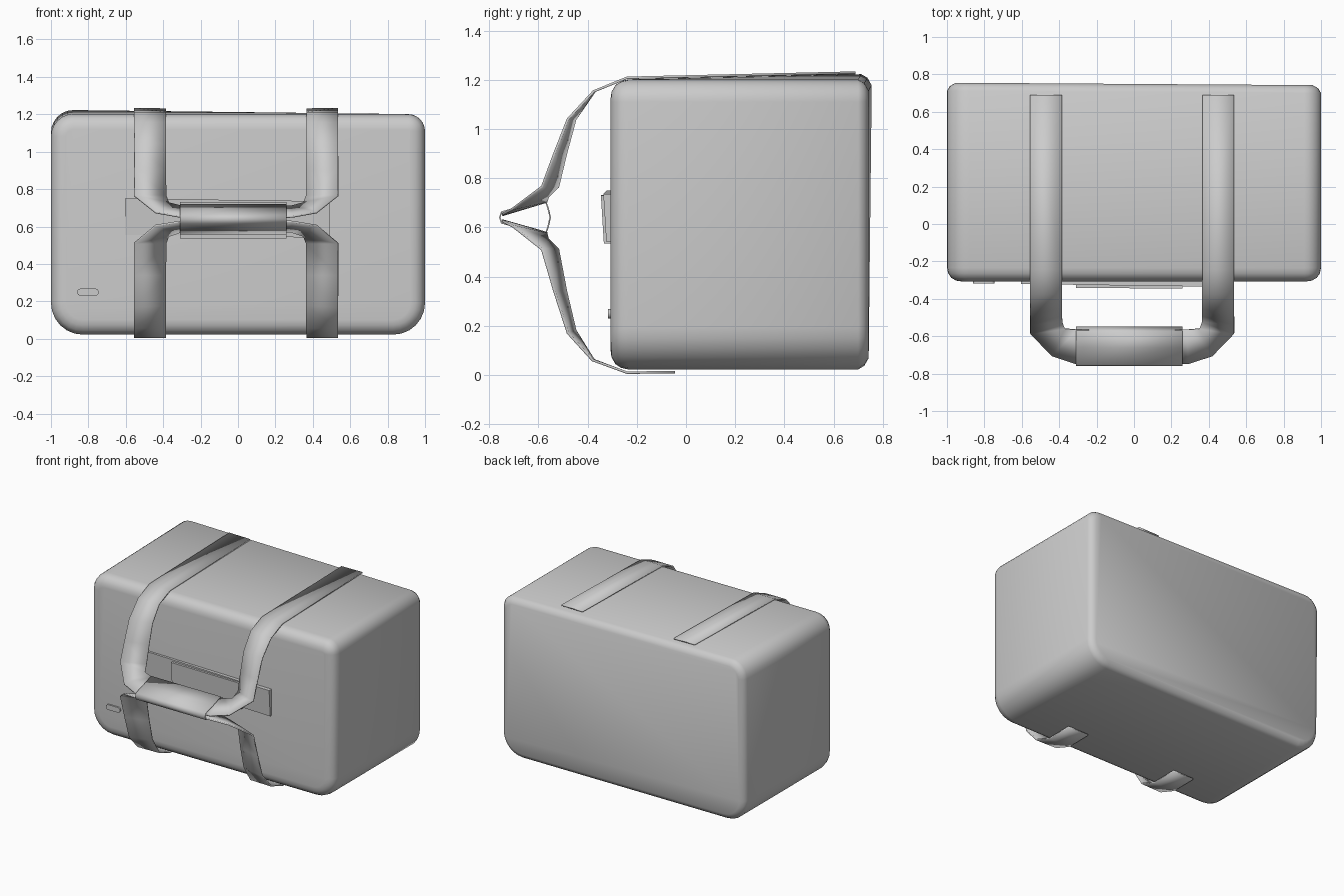
import bpy, bmesh, math

if "Cube" in bpy.data.objects:
    bpy.data.objects.remove(bpy.data.objects["Cube"])


def loft(name, rings, closed=True, caps=True, thickness=0.0, angle=40):
    """Skin a list of equal-length point rings into one mesh object."""
    bm = bmesh.new()
    vr = [[bm.verts.new(p) for p in r] for r in rings]
    n = len(vr[0])
    for a, b in zip(vr, vr[1:]):
        for i in range(n if closed else n - 1):
            j = (i + 1) % n
            bm.faces.new((a[i], a[j], b[j], b[i]))
    if closed and caps:
        bm.faces.new(vr[0][::-1])
        bm.faces.new(vr[-1])
    bmesh.ops.recalc_face_normals(bm, faces=bm.faces)
    me = bpy.data.meshes.new(name)
    bm.to_mesh(me)
    bm.free()
    ob = bpy.data.objects.new(name, me)
    bpy.context.collection.objects.link(ob)
    if thickness:
        m = ob.modifiers.new("thickness", "SOLIDIFY")
        m.thickness, m.offset = thickness, 0
    bpy.ops.object.select_all(action="DESELECT")
    ob.select_set(True)
    bpy.context.view_layer.objects.active = ob
    bpy.ops.object.shade_smooth_by_angle(angle=math.radians(angle))
    return ob


def rounded_rect(x0, x1, z0, z1, radii, inset=0.0, seg=6):
    """Corner order: bottom right, top right, top left, bottom left."""
    corners = [(x1, z0, -1, 1), (x1, z1, -1, -1), (x0, z1, 1, -1), (x0, z0, 1, 1)]
    pts = []
    for k, ((x, z, sx, sz), r) in enumerate(zip(corners, radii)):
        cx, cz, rr = x + sx * r, z + sz * r, r - inset
        for s in range(seg + 1):
            a = math.radians(-90 + 90 * k + 90 * s / seg)
            pts.append((cx + rr * math.cos(a), cz + rr * math.sin(a)))
    return pts


# Bag body: rounded profile swept front to back, slightly taller at back left
rings = []
for y, inset in [(-0.307, 0.08), (-0.303, 0.05), (-0.287, 0.022), (-0.265, 0.007),
                 (-0.235, 0), (0.70, 0), (0.725, 0.015), (0.742, 0.045)]:
    ring = []
    t = (y + 0.31) / 1.05
    for x, z in rounded_rect(-1, 1, 0.022, 1.2, (0.17, 0.09, 0.12, 0.17), inset):
        lean = (1 - x) / 2 * t * max(0, z) / 1.2
        ring.append((x, y + 0.014 * lean, z + 0.025 * lean))
    rings.append(ring)
loft("bag_body", rings)

# Carry straps: outer edge x, y, z then inner edge x, y, z
OUT, INN = -0.555, -0.385
UPPER = [
    (OUT, 0.69, 1.229, INN, 0.69, 1.227),
    (OUT, -0.24, 1.208, INN, -0.24, 1.208),
    (OUT, -0.375, 1.153, INN, -0.37, 1.155),
    (OUT, -0.48, 1.04, INN, -0.45, 1.04),
    (OUT, -0.535, 0.90, INN, -0.488, 0.90),
    (OUT, -0.585, 0.765, INN, -0.52, 0.765),
    (-0.44, -0.705, 0.675, -0.37, -0.56, 0.725),
    (-0.31, -0.748, 0.652, -0.305, -0.565, 0.708),
    (-0.24, -0.748, 0.650, -0.24, -0.565, 0.705),
]
LOWER = [
    (OUT, -0.045, 0.011, INN, -0.045, 0.011),
    (OUT, -0.24, 0.009, INN, -0.24, 0.009),
    (OUT, -0.38, 0.06, INN, -0.375, 0.06),
    (OUT, -0.48, 0.17, INN, -0.45, 0.18),
    (OUT, -0.535, 0.34, INN, -0.488, 0.34),
    (OUT, -0.585, 0.51, INN, -0.52, 0.51),
    (-0.44, -0.705, 0.605, -0.37, -0.56, 0.55),
    (-0.31, -0.748, 0.626, -0.305, -0.565, 0.572),
    (-0.24, -0.748, 0.628, -0.24, -0.565, 0.576),
]
for side in ("left", "right"):
    fx = (lambda x: x) if side == "left" else (lambda x: -0.02 - x)
    for level, rows in (("upper", UPPER), ("lower", LOWER)):
        loft(f"{side}_{level}_strap",
             [[(fx(a), b, c), (fx(d), e, f)] for a, b, c, d, e, f in rows],
             closed=False, thickness=0.01, angle=50)

# Grip: teardrop sleeve wrapping both straps
tear = [(-0.757, 0.64), (-0.75, 0.662), (-0.66, 0.688), (-0.575, 0.718), (-0.56, 0.675),
        (-0.552, 0.64), (-0.56, 0.605), (-0.575, 0.56), (-0.66, 0.592), (-0.75, 0.618)]
loft("handle_grip", [[(x, y, z) for y, z in tear] for x in (-0.31, 0.26)],
     caps=False, thickness=0.006)


# Flat band lying on the front panel, with a thicker sleeve in the middle
def front_band(name, x0, x1, zl, zr, h, yl, yr):
    loft(name, [[(x, -0.30, z + h), (x, y - 0.006, z + h), (x, y + 0.006, z), (x, -0.30, z)]
                for x, y, z in ((x0, yl, zl), (x1, yr, zr))])


front_band("front_band", -0.605, 0.49, 0.555, 0.54, 0.195, -0.315, -0.33)
front_band("front_band_sleeve", -0.31, 0.26, 0.537, 0.535, 0.195, -0.335, -0.34)

# Small tab at the lower left of the front
tab = rounded_rect(-0.86, -0.745, 0.23, 0.268, (0.018,) * 4, 0, 4)
loft("small_tab", [[(x, y, z) for x, z in tab] for y in (-0.318, -0.30)])
